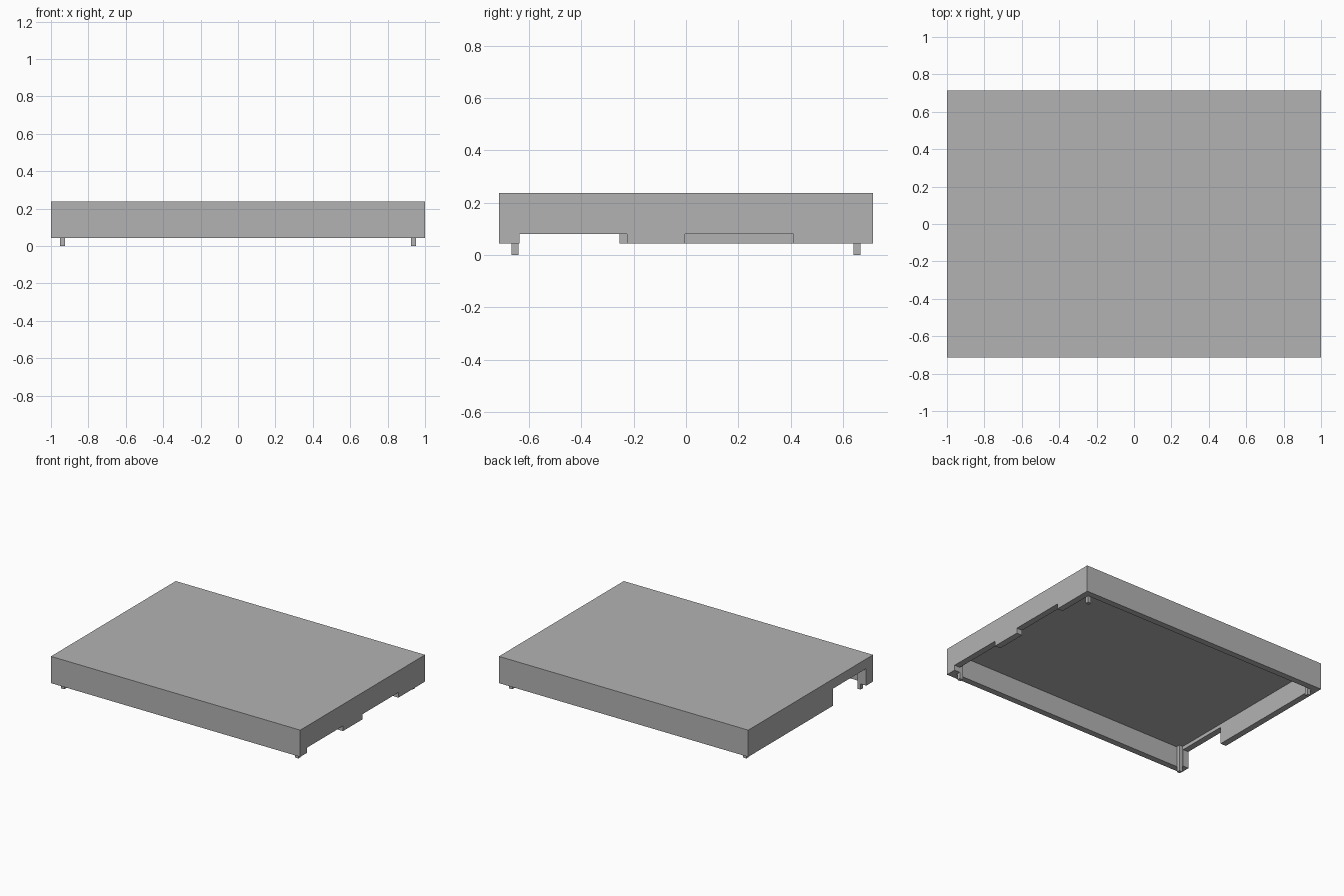
import bpy

if "Cube" in bpy.data.objects:
    bpy.data.objects.remove(bpy.data.objects["Cube"])

HALF_X, HALF_Y = 1.0, 0.715
BASE, TOP = 0.043, 0.237
WALL = 0.045
CEILING = TOP - WALL

grey = bpy.data.materials.new("plain grey")
grey.use_nodes = True
colour = (0.45, 0.45, 0.45, 1)
grey.diffuse_color = colour
grey.node_tree.nodes["Principled BSDF"].inputs["Base Color"].default_value = colour


def box(name, low, high):
    """Axis-aligned box between two corners."""
    centre = [(a + b) / 2 for a, b in zip(low, high)]
    bpy.ops.mesh.primitive_cube_add(size=1, location=centre)
    obj = bpy.context.object
    obj.name = name
    obj.scale = [b - a for a, b in zip(low, high)]
    bpy.ops.object.transform_apply(location=True, rotation=False, scale=True)
    obj.data.materials.append(grey)
    return obj


def cut(target, name, low, high):
    """Subtract a box from the target and discard the cutter."""
    cutter = box(name, low, high)
    cutter.hide_render = True
    mod = target.modifiers.new(name, "BOOLEAN")
    mod.operation = "DIFFERENCE"
    mod.solver = "EXACT"
    mod.object = cutter
    bpy.context.view_layer.objects.active = target
    bpy.ops.object.modifier_apply(modifier=mod.name)
    bpy.data.objects.remove(cutter)


# Hollow cover, open underneath
cover = box("cover", (-HALF_X, -HALF_Y, BASE), (HALF_X, HALF_Y, TOP))
cut(cover, "cavity", (WALL - HALF_X, WALL - HALF_Y, -0.1),
    (HALF_X - WALL, HALF_Y - WALL, CEILING))

# Openings in the side walls: side, start y, end y, top z
for side, y0, y1, z in ((1, -0.637, -0.225, 0.08),
                        (1, -0.003, 0.41, 0.08),
                        (-1, -0.637, -0.255, 0.167)):
    x0, x1 = sorted((side * 0.93, side * 1.1))
    cut(cover, "opening", (x0, y0, -0.1), (x1, y1, z))

# Slim corner posts from the ceiling to the ground
INSET, POST = 0.048, 0.026
for x_name, sx in (("left", 1), ("right", -1)):
    for y_name, sy in (("front", -1), ("back", 1)):
        xs = sorted(sx * (HALF_X - INSET - d) for d in (0, POST))
        ys = sorted(sy * (HALF_Y - INSET - d) for d in (0, POST))
        box(f"{y_name}_{x_name}_post", (xs[0], ys[0], 0), (xs[1], ys[1], CEILING))
